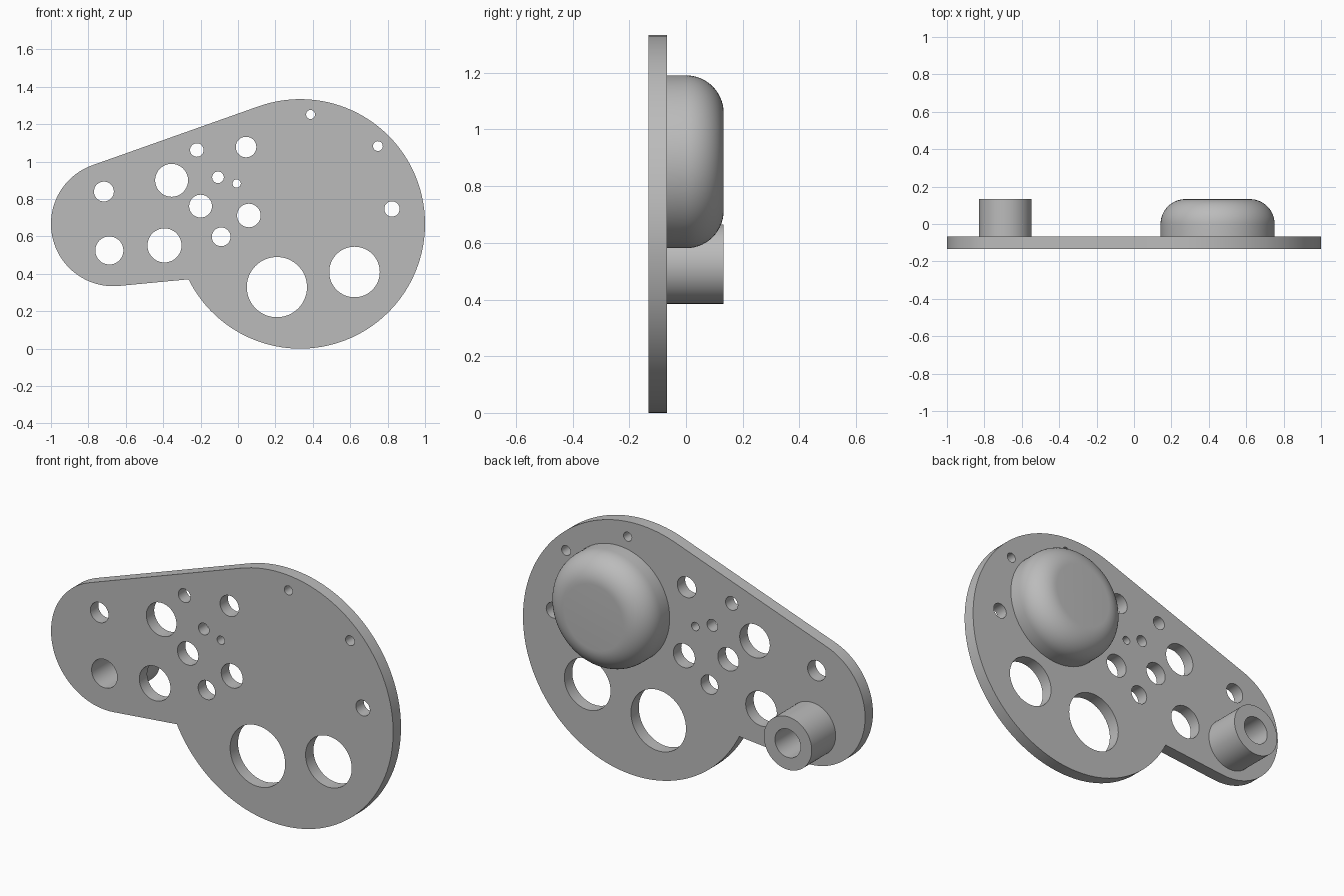
import bpy, bmesh
from math import sin, cos, pi, radians, asin, atan2, tau
from mathutils import Matrix

cube = bpy.data.objects.get("Cube")
if cube:
    bpy.data.objects.remove(cube, do_unlink=True)

grey = bpy.data.materials.new("plain grey")
grey.use_nodes = True
colour = (0.5, 0.5, 0.5, 1)
grey.diffuse_color = colour
grey.node_tree.nodes["Principled BSDF"].inputs["Base Color"].default_value = colour

BACK, FRONT, RIM = 0.133, -0.133, -0.067


def arc(cx, cz, r, a0, a1, n):
    return [(cx + r * cos(a0 + (a1 - a0) * i / n),
             cz + r * sin(a0 + (a1 - a0) * i / n)) for i in range(n + 1)]


def circle(cx, cz, r, n=64):
    return arc(cx, cz, r, 0, tau, n)[:-1]


def finish(name, mesh):
    bm = bmesh.new()
    bm.from_mesh(mesh)
    bmesh.ops.remove_doubles(bm, verts=bm.verts, dist=1e-5)
    bmesh.ops.recalc_face_normals(bm, faces=bm.faces)
    bm.to_mesh(mesh)
    bm.free()
    mesh.materials.clear()
    mesh.materials.append(grey)
    obj = bpy.data.objects.new(name, mesh)
    bpy.context.collection.objects.link(obj)
    bpy.ops.object.select_all(action='DESELECT')
    obj.select_set(True)
    bpy.context.view_layer.objects.active = obj
    bpy.ops.object.shade_smooth_by_angle(angle=radians(30))
    return obj


def extruded(name, loops, y0, y1):
    """Fill outlines (inner loops become holes) and extrude between y0 and y1."""
    cu = bpy.data.curves.new(name + "_outline", 'CURVE')
    cu.dimensions, cu.fill_mode = '2D', 'BOTH'
    cu.extrude = (y1 - y0) / 2
    for pts in loops:
        sp = cu.splines.new('POLY')
        sp.points.add(len(pts) - 1)
        for p, (x, z) in zip(sp.points, pts):
            p.co = (x, z, 0, 1)
        sp.use_cyclic_u = True
    tmp = bpy.data.objects.new(name + "_outline", cu)
    bpy.context.collection.objects.link(tmp)
    deps = bpy.context.evaluated_depsgraph_get()
    mesh = bpy.data.meshes.new_from_object(tmp.evaluated_get(deps))
    bpy.data.objects.remove(tmp, do_unlink=True)
    mesh.transform(Matrix.Translation((0, (y0 + y1) / 2, 0)) @ Matrix.Rotation(pi / 2, 4, 'X'))
    mesh.name = name
    return finish(name, mesh)


# Plate outline: large disc, tangent top edge, small lobe, lower edge to a notch
MID, R, r = 0.667, 0.667, 0.333
tangent = pi / 2 + asin(R - r)
notch = atan2(0.371 - MID, -0.264 - 0.333)
outline = (arc(0.333, MID, R, notch, tangent, 90)
           + arc(-0.667, MID, r, tangent, 1.5 * pi + 0.09, 48))

# Hole centres and radii
boss_x, boss_z, bore = -0.688, 0.525, 0.075
holes = [
    (boss_x, boss_z, bore),
    (-0.717, 0.84, 0.053), (-0.355, 0.9, 0.088), (-0.22, 1.062, 0.036),
    (0.043, 1.078, 0.055), (-0.107, 0.916, 0.031), (-0.007, 0.883, 0.022),
    (-0.2, 0.762, 0.061), (0.058, 0.712, 0.063), (-0.09, 0.598, 0.05),
    (-0.393, 0.552, 0.091), (0.208, 0.329, 0.161), (0.623, 0.41, 0.135),
    (0.388, 1.252, 0.024), (0.748, 1.083, 0.026), (0.823, 0.747, 0.041),
]
extruded("plate", [outline] + [circle(*h) for h in holes], FRONT, RIM)

# Hollow boss
extruded("boss", [circle(boss_x, boss_z, 0.14), circle(boss_x, boss_z, bore)], RIM, BACK)

# Rounded dome, turned around the y axis
dome_r, fillet = 0.305, 0.133
profile = [(0, RIM), (dome_r, RIM)]
profile += arc(dome_r - fillet, BACK - fillet, fillet, 0, pi / 2, 14) + [(0, BACK)]
bm = bmesh.new()
verts = [bm.verts.new((x, y, 0)) for x, y in profile]
edges = [bm.edges.new(pair) for pair in zip(verts, verts[1:])]
bmesh.ops.spin(bm, geom=verts + edges, cent=(0, 0, 0), axis=(0, 1, 0),
               angle=tau, steps=72, use_merge=True)
bmesh.ops.translate(bm, verts=bm.verts, vec=(0.447, 0, 0.886))
dome_mesh = bpy.data.meshes.new("dome")
bm.to_mesh(dome_mesh)
bm.free()
finish("dome", dome_mesh)
